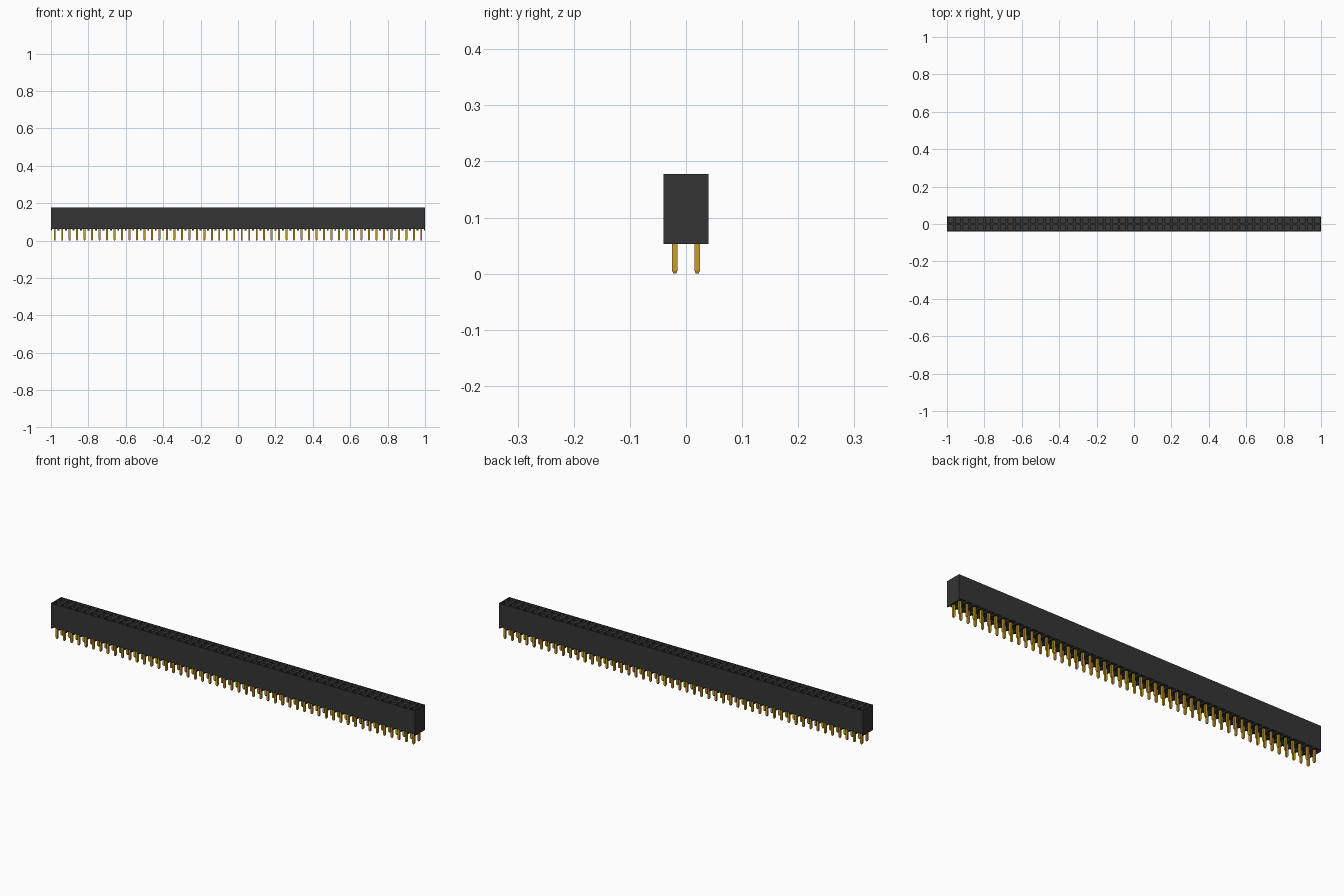
import bpy, bmesh
from mathutils import Matrix, Vector

cube = bpy.data.objects.get("Cube")
if cube:
    bpy.data.objects.remove(cube, do_unlink=True)

COLUMNS = 50
PITCH = 2 / COLUMNS
ROWS = (-PITCH / 2, PITCH / 2)
TOP, BASE, FOOT = 0.178, 0.061, 0.053


def material(name, color):
    mat = bpy.data.materials.new(name)
    mat.use_nodes = True
    mat.diffuse_color = (*color, 1)
    mat.node_tree.nodes["Principled BSDF"].inputs["Base Color"].default_value = (*color, 1)
    return mat


def finish(name, bm, mat):
    bmesh.ops.recalc_face_normals(bm, faces=bm.faces)
    mesh = bpy.data.meshes.new(name)
    bm.to_mesh(mesh)
    bm.free()
    mesh.materials.append(mat)
    obj = bpy.data.objects.new(name, mesh)
    bpy.context.collection.objects.link(obj)
    return obj


def add_box(bm, center, size):
    matrix = Matrix.Translation(center) @ Matrix.Diagonal((*size, 1))
    return bmesh.ops.create_cube(bm, size=1, matrix=matrix)["verts"]


def column_x(i):
    return -1 + PITCH * (i + 0.5)


black = material("black plastic", (0.035, 0.035, 0.035))
gold = material("gold metal", (0.6, 0.35, 0.02))
silver = material("pale contact metal", (0.75, 0.75, 0.72))

# Housing: a top grid with one square socket sunk into each cell
bm = bmesh.new()
bmesh.ops.create_grid(bm, x_segments=COLUMNS, y_segments=2, size=1,
                      matrix=Matrix.Translation((0, 0, TOP)) @ Matrix.Diagonal((1, PITCH, 1, 1)))
cells = bm.faces[:]
rim = [e for e in bm.edges if e.is_boundary]
walls = bmesh.ops.extrude_edge_only(bm, edges=rim)["geom"]
for v in walls:
    if isinstance(v, bmesh.types.BMVert):
        v.co.z = BASE
lower = [e for e in walls if isinstance(e, bmesh.types.BMEdge) and e.is_boundary]
bmesh.ops.contextual_create(bm, geom=lower)
bmesh.ops.inset_individual(bm, faces=cells, thickness=0.009)
sunk = bmesh.ops.extrude_discrete_faces(bm, faces=cells)["faces"]
for face in sunk:
    bmesh.ops.translate(bm, verts=face.verts, vec=Vector((0, 0, -0.1)))
finish("housing", bm, black)

# Ribs that stand the housing off between the pins
bm = bmesh.new()
for i in range(COLUMNS + 1):
    left = max(-1, -1 + PITCH * i - 0.005)
    right = min(1, -1 + PITCH * i + 0.005)
    add_box(bm, ((left + right) / 2, 0, (BASE + FOOT) / 2),
            (right - left, 2 * PITCH, BASE - FOOT))
finish("standoff_ribs", bm, black)

# Square pins with tapered tips
bm = bmesh.new()
for i in range(COLUMNS):
    for y in ROWS:
        x = column_x(i)
        verts = add_box(bm, (x, y, 0.036), (0.01, 0.01, 0.06))
        bottom = [f for f in {f for v in verts for f in v.link_faces}
                  if f.calc_center_median().z < 0.01]
        tip = bmesh.ops.extrude_discrete_faces(bm, faces=bottom)["faces"][0]
        for v in tip.verts:
            v.co = (x + (v.co.x - x) * 0.5, y + (v.co.y - y) * 0.5, 0)
finish("pins", bm, gold)

# Paired spring contacts inside each socket
bm = bmesh.new()
for i in range(COLUMNS):
    for y in ROWS:
        for side in (-1, 1):
            add_box(bm, (column_x(i), y + side * 0.007, 0.115), (0.018, 0.004, 0.08))
finish("spring_contacts", bm, silver)
